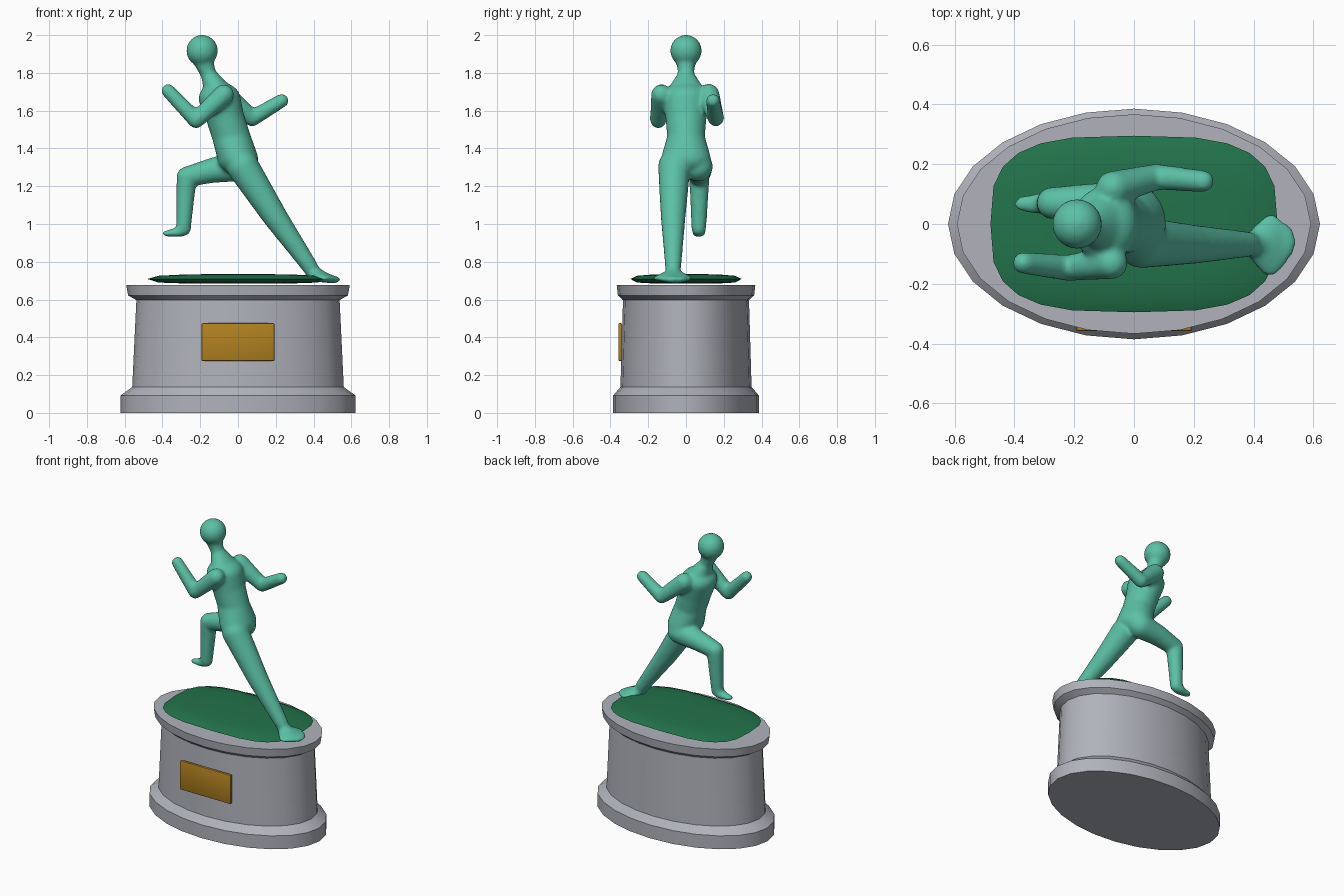
import bpy, bmesh, math
from mathutils import Vector

if "Cube" in bpy.data.objects:
    bpy.data.objects.remove(bpy.data.objects["Cube"])


def material(name, rgb):
    m = bpy.data.materials.new(name)
    m.diffuse_color = (*rgb, 1)
    m.use_nodes = True
    m.node_tree.nodes["Principled BSDF"].inputs["Base Color"].default_value = m.diffuse_color
    return m


STONE = material("grey stone", (0.44, 0.45, 0.50))
GRASS = material("dark green", (0.016, 0.17, 0.07))
BRONZE = material("green patina", (0.105, 0.53, 0.38))
GOLD = material("brass", (0.44, 0.22, 0.015))


def finish(name, bm, mat):
    bmesh.ops.recalc_face_normals(bm, faces=bm.faces)
    me = bpy.data.meshes.new(name)
    bm.to_mesh(me)
    bm.free()
    me.materials.append(mat)
    ob = bpy.data.objects.new(name, me)
    bpy.context.collection.objects.link(ob)
    bpy.ops.object.select_all(action='DESELECT')
    bpy.context.view_layer.objects.active = ob
    ob.select_set(True)
    return ob


def stack(name, profile, ratio, sides, power, mat):
    """Rings of a (super)ellipse, one per (x radius, z) of the profile."""
    bm = bmesh.new()
    rings = []
    for r, z in profile:
        ring = []
        for i in range(sides):
            a = 2 * math.pi * i / sides
            c, s = math.cos(a), math.sin(a)
            x = math.copysign(abs(c) ** (2 / power), c) * r
            y = math.copysign(abs(s) ** (2 / power), s) * r * ratio
            ring.append(bm.verts.new((x, y, z)))
        rings.append(ring)
    for lo, hi in zip(rings, rings[1:]):
        for i in range(sides):
            j = (i + 1) % sides
            bm.faces.new((lo[i], lo[j], hi[j], hi[i]))
    bm.faces.new(rings[0][::-1])
    bm.faces.new(rings[-1])
    ob = finish(name, bm, mat)
    bpy.ops.object.shade_smooth_by_angle()
    return ob


# oval pedestal with foot and lip
stack("pedestal", [(0.622, 0), (0.622, 0.092), (0.56, 0.137), (0.538, 0.597),
                   (0.582, 0.622), (0.592, 0.678)], 0.62, 24, 2, STONE)

# thin turf pad on top
stack("turf", [(0.25, 0.684), (0.42, 0.69), (0.48, 0.709), (0.42, 0.726),
               (0.30, 0.732), (0.14, 0.735)], 0.615, 24, 3.2, GRASS)

# plaque on the front
bm = bmesh.new()
bmesh.ops.create_cube(bm, size=1)
for v in bm.verts:
    v.co = Vector((v.co.x * 0.386, v.co.y * 0.02 - 0.348, v.co.z * 0.2 + 0.375))
bmesh.ops.bevel(bm, geom=bm.edges[:], offset=0.006, segments=2, affect='EDGES', profile=0.5)
finish("plaque", bm, GOLD)
bpy.ops.object.shade_smooth_by_angle()

# runner: hulls between ellipsoids, fused by a voxel remesh
body = bmesh.new()


def limb(*nodes):
    """Each node is (centre, radius or three radii)."""
    balls = [(Vector(c), Vector(r if isinstance(r, tuple) else (r, r, r))) for c, r in nodes]
    for pair in zip(balls, balls[1:]):
        tmp = bmesh.new()
        for c, r in pair:
            new = bmesh.ops.create_icosphere(tmp, subdivisions=3, radius=1)["verts"]
            for v in new:
                v.co = c + v.co * r
        out = bmesh.ops.convex_hull(tmp, input=tmp.verts[:])
        junk = {g for g in out["geom_interior"] + out["geom_unused"]
                if isinstance(g, bmesh.types.BMVert)}
        bmesh.ops.delete(tmp, geom=list(junk), context='VERTS')
        me = bpy.data.meshes.new("tmp")
        tmp.to_mesh(me)
        tmp.free()
        body.from_mesh(me)
        bpy.data.meshes.remove(me)


# head, neck and torso
limb(((-0.19, 0, 1.918), 0.084), ((-0.19, 0, 1.917), 0.084))
limb(((-0.182, 0, 1.86), 0.052), ((-0.155, 0, 1.79), 0.041),
     ((-0.105, 0, 1.70), (0.075, 0.10, 0.06)))
limb(((-0.098, 0, 1.665), (0.112, 0.125, 0.085)), ((-0.07, 0, 1.57), (0.103, 0.11, 0.08)),
     ((-0.035, 0, 1.46), (0.103, 0.10, 0.07)), ((0.0, 0, 1.345), (0.108, 0.133, 0.085)))
# arms
limb(((-0.075, -0.13, 1.685), 0.055), ((-0.222, -0.147, 1.55), 0.044), ((-0.37, -0.13, 1.705), 0.037))
limb(((-0.07, 0.12, 1.685), 0.058), ((0.075, 0.158, 1.56), 0.044), ((0.232, 0.143, 1.653), 0.037))
# rear leg, planted, with its broad foot
limb(((0.025, -0.062, 1.305), 0.086), ((0.195, -0.068, 1.04), 0.066), ((0.38, -0.068, 0.775), 0.043))
limb(((0.38, -0.068, 0.765), 0.038), ((0.41, -0.068, 0.735), (0.05, 0.042, 0.03)),
     ((0.455, -0.07, 0.713), (0.062, 0.106, 0.022)))
limb(((0.455, -0.07, 0.713), (0.062, 0.106, 0.022)), ((0.50, -0.06, 0.706), (0.042, 0.062, 0.02)))
# front leg, raised
limb(((0.0, 0.062, 1.305), 0.08), ((-0.13, 0.07, 1.285), 0.067), ((-0.272, 0.07, 1.25), 0.054),
     ((-0.278, 0.07, 1.15), 0.049), ((-0.288, 0.068, 0.985), 0.04))
limb(((-0.286, 0.068, 0.975), 0.038), ((-0.315, 0.068, 0.955), (0.04, 0.036, 0.025)),
     ((-0.372, 0.068, 0.95), (0.03, 0.027, 0.018)))

runner = finish("runner", body, BRONZE)
rm = runner.modifiers.new("fuse", 'REMESH')
rm.mode = 'VOXEL'
rm.voxel_size = 0.01
rm.use_smooth_shade = True
sm = runner.modifiers.new("soften", 'SMOOTH')
sm.factor = 0.5
sm.iterations = 10
for m in ("fuse", "soften"):
    bpy.ops.object.modifier_apply(modifier=m)
